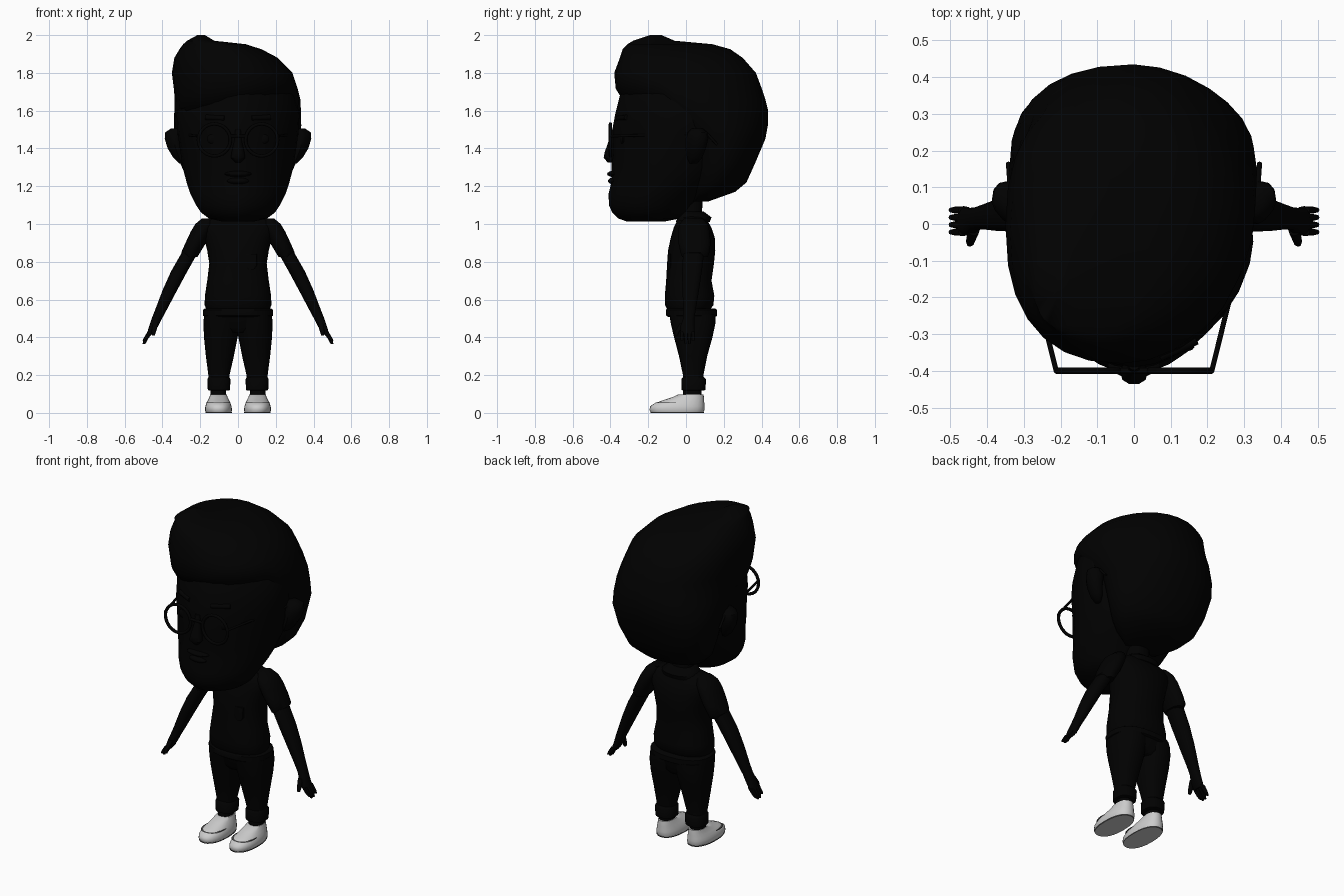
import bpy, bmesh, math
from mathutils import Vector


def material(name, v):
    m = bpy.data.materials.new(name)
    m.diffuse_color = (v, v, v, 1)
    return m


BLACK = material("near_black", 0.0003)
LIGHT = material("shoe_light_grey", 0.6)
GREY = material("seam_grey", 0.06)


def finish(name, bm, mat, angle=50):
    bmesh.ops.recalc_face_normals(bm, faces=bm.faces[:])
    me = bpy.data.meshes.new(name)
    bm.to_mesh(me)
    bm.free()
    me.materials.append(mat)
    ob = bpy.data.objects.new(name, me)
    bpy.context.collection.objects.link(ob)
    bpy.ops.object.select_all(action='DESELECT')
    ob.select_set(True)
    bpy.context.view_layer.objects.active = ob
    bpy.ops.object.shade_smooth_by_angle(angle=math.radians(angle))
    return ob


def loft(name, rings, mat=BLACK, n=20, p=2.3, s=1):
    """Stack rounded cross-sections given as (z, x_min, x_max, y_front, y_back).
    p is the roundness, or four of them: back right, back left, front left, front right."""
    bm = bmesh.new()
    loops = []
    for z, xl, xr, yf, yb in rings:
        loop = []
        for i in range(n):
            a = 2 * math.pi * i / n
            c, d = math.cos(a), math.sin(a)
            e = p[4 * i // n] if isinstance(p, tuple) else p
            u = math.copysign(abs(c) ** (2 / e), c)
            v = math.copysign(abs(d) ** (2 / e), d)
            x = (xl + xr) / 2 + u * (xr - xl) / 2
            y = (yf + yb) / 2 + v * (yb - yf) / 2
            loop.append(bm.verts.new((s * x, y, z)))
        loops.append(loop)
    for a, b in zip(loops, loops[1:]):
        for i in range(n):
            j = (i + 1) % n
            bm.faces.new((a[i], a[j], b[j], b[i]))
    bm.faces.new(loops[0])
    bm.faces.new(loops[-1])
    return finish(name, bm, mat)


def sym(rows):
    """Rings centred on x = 0 from (z, half_width, y_front, y_back)."""
    return [(z, -w, w, f, b) for z, w, f, b in rows]


def rod(name, a, b, r):
    a, b = Vector(a), Vector(b)
    bm = bmesh.new()
    bmesh.ops.create_cone(bm, cap_ends=True, segments=8, radius1=r, radius2=r,
                          depth=(b - a).length)
    bm.transform((b - a).to_track_quat('Z', 'Y').to_matrix().to_4x4())
    bmesh.ops.translate(bm, verts=bm.verts[:], vec=(a + b) / 2)
    return finish(name, bm, BLACK)


def blob(name, loc, size):
    bm = bmesh.new()
    bmesh.ops.create_uvsphere(bm, u_segments=12, v_segments=8, radius=1)
    bmesh.ops.scale(bm, vec=size, verts=bm.verts[:])
    bmesh.ops.translate(bm, vec=loc, verts=bm.verts[:])
    return finish(name, bm, BLACK)


# Head and hair
loft("head", sym([(1.012, .08, -.31, -.12), (1.03, .155, -.36, -.03),
                  (1.06, .195, -.39, .0), (1.10, .222, -.408, .03),
                  (1.16, .252, -.41, .10), (1.22, .272, -.395, .16),
                  (1.30, .293, -.395, .22), (1.40, .308, -.39, .26),
                  (1.50, .322, -.39, .28), (1.58, .325, -.375, .28),
                  (1.70, .30, -.345, .26), (1.78, .22, -.28, .20)]),
     n=28, p=(2.2, 2.2, 1.75, 1.75))
hair = loft("hair", [
    (1.12, -.12, .12, .02, .12), (1.17, -.21, .21, 0, .26),
    (1.22, -.262, .262, 0, .32), (1.32, -.305, .305, 0, .365),
    (1.45, -.332, .328, -.04, .42), (1.52, -.34, .335, -.14, .433),
    (1.60, -.337, .333, -.24, .435), (1.66, -.335, .33, -.335, .42),
    (1.72, -.34, .315, -.372, .40), (1.80, -.35, .288, -.38, .37),
    (1.88, -.337, .21, -.35, .30), (1.925, -.31, .125, -.335, .235),
    (1.952, -.29, .04, -.31, .14), (1.97, -.27, -.125, -.28, -.06),
    (2.0, -.215, -.175, -.19, -.13)], n=28, p=(1.95, 2.4, 2.4, 2.0))
# Hairline rises towards the right of the forehead
for v in hair.data.vertices:
    if v.co.y < -.1 and 1.5 < v.co.z < 1.75:
        v.co.z += .16 * v.co.x

# Face
loft("nose", sym([(1.325, .015, -.415, -.37), (1.35, .038, -.437, -.37),
                  (1.38, .034, -.432, -.37), (1.44, .02, -.41, -.37),
                  (1.50, .015, -.398, -.37)]), n=10)
blob("upper_lip", (0, -.385, 1.265), (.072, .033, .016))
blob("lower_lip", (0, -.385, 1.228), (.058, .028, .018))
for s in (-1, 1):
    blob("eye", (s * .12, -.335, 1.45), (.045, .015, .03))
    rod("eyebrow", (s * .07, -.36, 1.56), (s * .17, -.315, 1.565), .014)
    loft("ear", [(1.32, .28, .31, .02, .06), (1.35, .28, .342, .005, .085),
                 (1.40, .29, .372, 0, .105), (1.45, .29, .388, 0, .118),
                 (1.485, .29, .385, .01, .115), (1.505, .29, .355, .03, .09)],
         n=12, s=s, p=(2.6, 2.2, 2, 1.4))

# Glasses
for s in (-1, 1):
    pts = [(s * .125 + .085 * math.cos(a), -.40, 1.445 + .085 * math.sin(a))
           for a in [2 * math.pi * i / 24 for i in range(24)]]
    cu = bpy.data.curves.new("glasses_rim", 'CURVE')
    cu.dimensions = '3D'
    cu.bevel_depth = .009
    cu.bevel_resolution = 2
    sp = cu.splines.new('POLY')
    sp.points.add(23)
    for q, co in zip(sp.points, pts):
        q.co = (*co, 1)
    sp.use_cyclic_u = True
    cu.materials.append(BLACK)
    bpy.context.collection.objects.link(bpy.data.objects.new("glasses_rim", cu))
    rod("glasses_temple", (s * .212, -.40, 1.465), (s * .338, .11, 1.48), .007)
    rod("temple_tip", (s * .338, .11, 1.48), (s * .342, .165, 1.42), .007)
rod("glasses_bridge", (-.045, -.40, 1.465), (.045, -.40, 1.465), .008)

# Neck, shirt and collar
loft("neck", sym([(.98, .07, -.04, .10), (1.06, .065, -.03, .085), (1.18, .07, -.03, .09)]))
loft("collar", sym([(1.01, .12, -.055, .125), (1.035, .11, -.045, .135),
                    (1.065, .075, -.035, .095)]))
loft("shirt", sym([(.55, .168, -.10, .13), (.57, .177, -.11, .145),
                   (.62, .175, -.112, .15), (.70, .163, -.105, .135),
                   (.79, .152, -.10, .148), (.86, .163, -.095, .155),
                   (.93, .18, -.08, .152), (.98, .198, -.065, .135),
                   (1.02, .18, -.045, .112), (1.04, .10, -.02, .10)]), n=24, p=2.3)
loft("chest_pocket", [(.76, .055, .085, -.100, -.08), (.78, .04, .10, -.100, -.08),
                      (.84, .04, .10, -.095, -.08)], n=12, p=5)

# Trousers
loft("waistband", sym([(.508, .175, -.095, .155), (.515, .186, -.105, .165),
                       (.545, .186, -.107, .165), (.552, .175, -.10, .155)]), n=24, p=2.4)
loft("hips", sym([(.425, .10, -.05, .12), (.45, .168, -.068, .14),
                  (.52, .178, -.088, .155)]), n=24, p=2.4)

for s in (-1, 1):
    loft("trouser_leg", [(.13, .05, .155, -.015, .095), (.20, .045, .157, -.016, .092),
                         (.30, .022, .17, -.037, .112), (.40, .002, .18, -.063, .14),
                         (.47, -.01, .183, -.08, .155), (.52, -.02, .18, -.088, .155)],
         s=s, p=2.4)
    loft("trouser_cuff", [(.118, .05, .152, -.015, .092), (.122, .042, .16, -.023, .102),
                          (.178, .04, .162, -.025, .107), (.19, .048, .156, -.016, .095)],
         s=s, p=2.4)
    loft("ankle", [(.05, .065, .145, -.02, .08), (.13, .062, .145, -.015, .085)], n=14, s=s)

    # Slip-on shoe: dark welt with a light underside, light upper, thin seam
    sole = loft("shoe_sole", [(0, .033, .172, -.188, .094), (.006, .033, .174, -.19, .097)],
                GREY, n=24, s=s)
    sole.data.materials.append(LIGHT)
    for f in sole.data.polygons:
        f.material_index = 1 if f.normal.z < -.9 else 0
    loft("shoe_upper", [(.004, .034, .171, -.187, .093), (.016, .032, .175, -.193, .098),
                        (.035, .034, .173, -.19, .098), (.05, .039, .168, -.168, .097),
                        (.066, .046, .16, -.125, .096), (.082, .054, .152, -.075, .095),
                        (.098, .06, .147, -.04, .093)], LIGHT, n=24, s=s)
    loft("shoe_seam", [(.0525, .0385, .1685, -.163, .0), (.055, .039, .168, -.158, .0)],
         GREY, n=24, s=s)

    # Sleeve, arm and hand
    loft("sleeve", [(.825, .215, .285, -.02, .115), (.85, .20, .30, -.03, .125),
                    (.90, .17, .278, -.04, .13), (.96, .14, .25, -.042, .125),
                    (1.00, .12, .226, -.035, .115), (1.03, .12, .19, -.01, .09)],
         s=s, p=2.1)
    loft("arm", [(.42, .448, .482, -.03, .045), (.46, .422, .47, -.03, .045),
                 (.50, .402, .457, -.016, .045), (.55, .375, .437, -.015, .053),
                 (.65, .322, .399, -.02, .07), (.75, .268, .354, -.022, .085),
                 (.87, .20, .285, -.015, .10)], n=14, s=s)
    for k, tip in enumerate((.382, .366, .366, .38)):
        y = -.022 + .02 * k
        loft("finger", [(tip, .49, .505, y - .007, y + .007),
                        (.395, .474, .50, y - .0095, y + .0095),
                        (.43, .445, .479, y - .0105, y + .0105)], n=8, s=s)
    loft("thumb", [(.41, .44, .456, -.062, -.044), (.43, .434, .458, -.06, -.034),
                   (.475, .42, .452, -.032, 0)], n=8, s=s)
